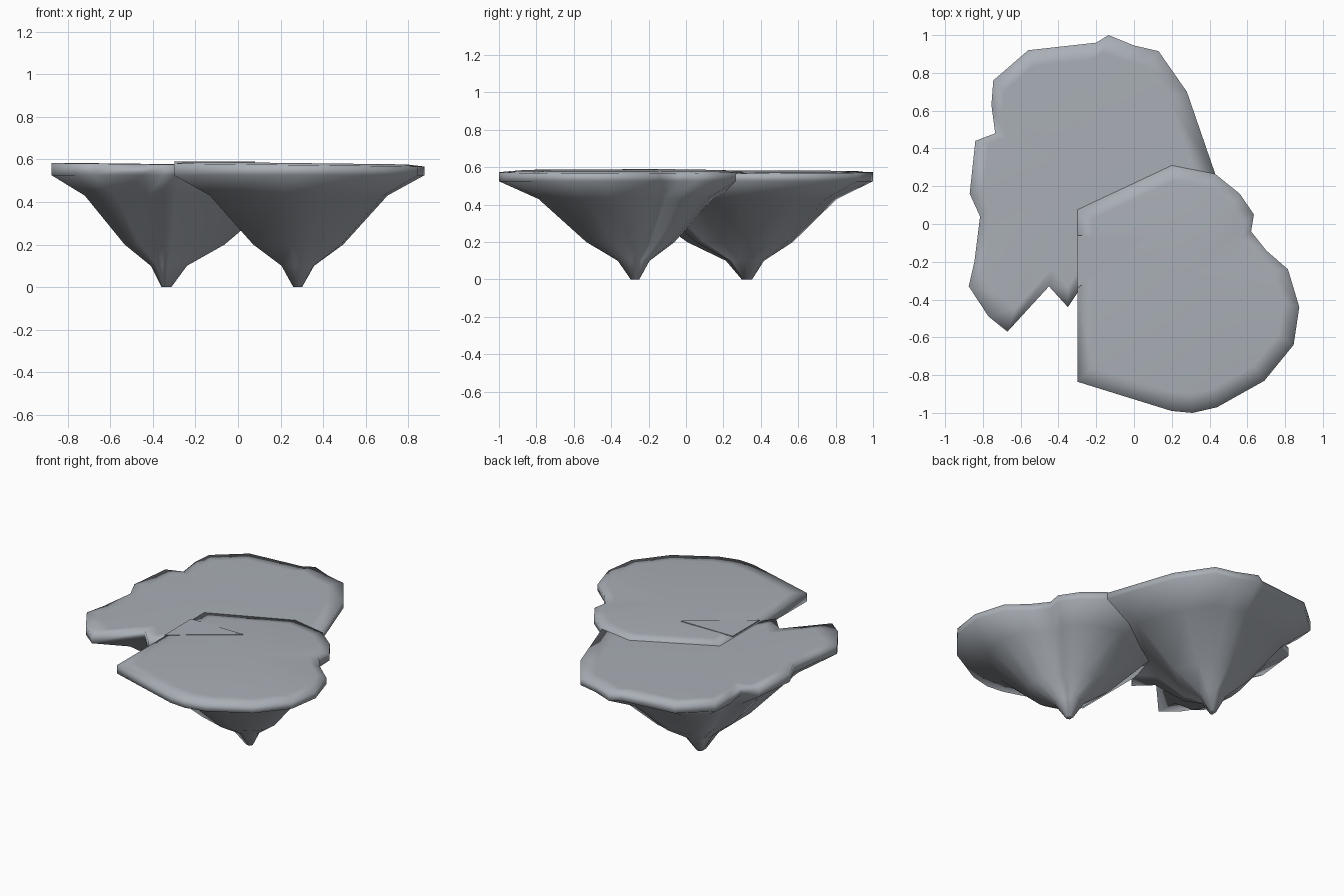
import bpy, bmesh
from mathutils import Vector

cube = bpy.data.objects.get("Cube")
if cube:
    bpy.data.objects.remove(cube)

slate = bpy.data.materials.new("slate_grey")
slate.use_nodes = True
GREY = (0.40, 0.43, 0.47, 1)
slate.diffuse_color = GREY
slate.node_tree.nodes["Principled BSDF"].inputs["Base Color"].default_value = GREY

# height and share of the rim radius, from tip to rim
PROFILE = [(0, .035), (.1, .13), (.2, .36), (.43, .71), (.525, 1)]


def finish(name, bm):
    bmesh.ops.recalc_face_normals(bm, faces=bm.faces[:])
    mesh = bpy.data.meshes.new(name)
    bm.to_mesh(mesh)
    bm.free()
    mesh.materials.append(slate)
    obj = bpy.data.objects.new(name, mesh)
    bpy.context.collection.objects.link(obj)
    return obj


def floating_slab(name, centre, outline, top, rise):
    """Cone tapering to a tip below, with an irregular, slightly domed top."""
    bm = bmesh.new()
    c = Vector(centre)

    def ring(share, height):
        pts = [c + (Vector(p) - c) * share for p in outline]
        return [bm.verts.new((p.x, p.y, height(p.x))) for p in pts]

    rings = [ring(s, lambda x, z=z: z) for z, s in PROFILE]
    rings.append(ring(1, lambda x: top - .012 * x))
    rings.append(ring(.86, lambda x: top + rise - .012 * x))
    n = len(outline)
    for low, high in zip(rings, rings[1:]):
        for i in range(n):
            j = (i + 1) % n
            bm.faces.new((low[i], low[j], high[j], high[i]))
    bm.faces.new(rings[0][::-1])
    # fan closes the top
    hub = bm.verts.new((c.x, c.y, top + rise - .012 * c.x))
    for i in range(n):
        bm.faces.new((rings[-1][i], rings[-1][(i + 1) % n], hub))
    for f in bm.faces:
        f.smooth = True
    return finish(name, bm)


# rear slab
floating_slab("rear_slab", (-.34, .33), [
    (-.135, 1), (-.2, .96), (-.56, .92), (-.745, .76), (-.755, .63),
    (-.735, .48), (-.84, .44), (-.87, .16), (-.815, .04), (-.845, -.2),
    (-.875, -.33), (-.77, -.49), (-.67, -.57), (-.45, -.33), (-.35, -.44),
    (-.27, -.32), (.08, -.06), (.43, .265), (.28, .7), (.13, .915),
    (0, .945)], .572, .002)

# front slab, with its straight cut side
floating_slab("front_slab", (.28, -.27), [
    (.2, .31), (-.3, .075), (-.3, -.06), (-.3, -.36), (-.3, -.835),
    (.2, -.99), (.31, -1), (.44, -.97), (.69, -.83), (.845, -.64),
    (.875, -.44), (.815, -.24), (.7, -.14), (.62, -.04), (.635, .05),
    (.56, .16), (.43, .265)], .577, .009)

# thin wedge of the rear slab lapping over the front slab
bm = bmesh.new()
wedge = [(-.3, -.06), (-.3, -.34), (.08, -.06)]
face = bm.faces.new([bm.verts.new((x, y, .586)) for x, y in wedge])
lift = bmesh.ops.extrude_face_region(bm, geom=[face])
for v in lift["geom"]:
    if isinstance(v, bmesh.types.BMVert):
        v.co.z += .005
finish("overlap_wedge", bm)
